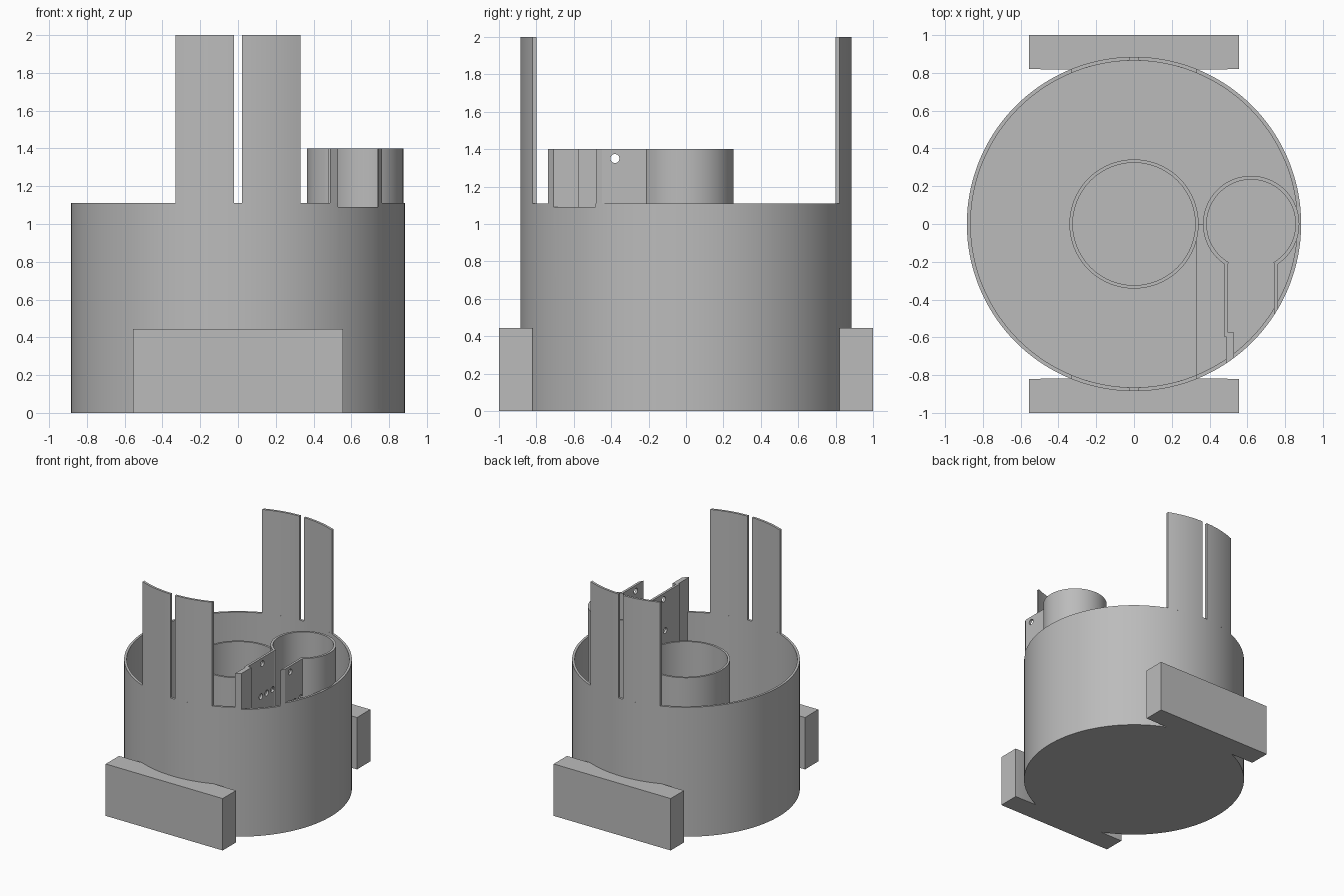
import bpy, bmesh
from math import cos, sin, acos, sqrt, radians, pi

if "Cube" in bpy.data.objects:
    bpy.data.objects.remove(bpy.data.objects["Cube"], do_unlink=True)

grey = bpy.data.materials.new("plain grey")
grey.use_nodes = True
grey.diffuse_color = (0.5, 0.5, 0.5, 1)
grey.node_tree.nodes["Principled BSDF"].inputs["Base Color"].default_value = (0.5, 0.5, 0.5, 1)

R, WALL = 0.885, 0.02      # drum radius and wall thickness
RIM, FLOOR = 1.11, 0.02
POCKET_X, POCKET_R, POCKET_TOP = 0.62, 0.255, 1.4
parts = []


def arc(radius, start, end, cx=0, steps=64):
    """Points along an arc, angles in radians."""
    angles = [start + (end - start) * i / steps for i in range(steps + 1)]
    return [(cx + radius * cos(a), radius * sin(a)) for a in angles]


def prism(name, outline, z0, z1):
    """Extrude a flat outline from z0 up to z1."""
    bm = bmesh.new()
    face = bm.faces.new([bm.verts.new((x, y, z0)) for x, y in outline])
    new = bmesh.ops.extrude_face_region(bm, geom=[face])["geom"]
    moved = [v for v in new if isinstance(v, bmesh.types.BMVert)]
    bmesh.ops.translate(bm, verts=moved, vec=(0, 0, z1 - z0))
    bmesh.ops.recalc_face_normals(bm, faces=bm.faces)
    mesh = bpy.data.meshes.new(name)
    bm.to_mesh(mesh)
    bm.free()
    mesh.materials.append(grey)
    obj = bpy.data.objects.new(name, mesh)
    bpy.context.collection.objects.link(obj)
    parts.append(obj)
    return obj


def tube(name, radius, wall, z0, z1, floor=None):
    """Lathe a round tube; with a floor height it becomes a cup."""
    inner = radius - wall
    profile = [(inner, z0), (radius, z0), (radius, z1), (inner, z1)]
    if floor:
        profile = [(0, z0), (radius, z0), (radius, z1), (inner, z1), (inner, floor), (0, floor)]
    bm = bmesh.new()
    verts = [bm.verts.new((r, 0, z)) for r, z in profile]
    edges = [bm.edges.new(pair) for pair in zip(verts, verts[1:])]
    if not floor:
        edges.append(bm.edges.new((verts[-1], verts[0])))
    bmesh.ops.spin(bm, geom=verts + edges, axis=(0, 0, 1), cent=(0, 0, 0),
                   angle=2 * pi, steps=128, use_duplicate=False)
    bmesh.ops.remove_doubles(bm, verts=bm.verts, dist=0.0001)
    bmesh.ops.recalc_face_normals(bm, faces=bm.faces)
    mesh = bpy.data.meshes.new(name)
    bm.to_mesh(mesh)
    bm.free()
    mesh.materials.append(grey)
    obj = bpy.data.objects.new(name, mesh)
    bpy.context.collection.objects.link(obj)
    parts.append(obj)
    return obj


def cut(obj, cutter):
    """Subtract a cutter from a part, then throw the cutter away."""
    cutter.hide_render = True
    mod = obj.modifiers.new("cut", "BOOLEAN")
    mod.operation, mod.solver, mod.object = "DIFFERENCE", "EXACT", cutter
    bpy.context.view_layer.objects.active = obj
    bpy.ops.object.modifier_apply(modifier=mod.name)
    if cutter in parts:
        parts.remove(cutter)
    bpy.data.objects.remove(cutter, do_unlink=True)


def rim_y(x, radius=R):
    return -sqrt(radius ** 2 - x ** 2)


# Drum with a notch in the rim where the channel opens
drum = tube("drum", R, WALL, 0, RIM, FLOOR)
cut(drum, prism("notch_cutter", [(0.53, -1), (0.74, -1), (0.74, -0.4), (0.53, -0.4)], 1.09, 1.3))

# Central tube
tube("central_tube", 0.342, 0.018, FLOOR / 2, RIM)

# Upright curved tabs, two at the front and two at the back
for end, sy in (("front", 1), ("back", -1)):
    for side, sx in (("right", -1), ("left", 1)):
        xs = [0.022 + 0.308 * i / 12 for i in range(13)]
        outline = [(sx * x, sy * rim_y(x)) for x in xs]
        outline += [(sx * x, sy * rim_y(x, R - WALL)) for x in reversed(xs)]
        prism(f"{end}_{side}_tab", outline, RIM - 0.005, 2)

# Foot blocks shaped to the drum
half = acos(0.82 / R)
for end, sy in (("front", -1), ("back", 1)):
    outline = [(-0.555, 0.82), (-0.555, 1), (0.555, 1), (0.555, 0.82)]
    outline += arc(R - 0.003, pi / 2 - half, pi / 2 + half)
    prism(f"{end}_foot", [(x, sy * y) for x, y in outline], 0, 0.445)

# Raised floor under the side pocket
inside = R - WALL / 2
outline = [(0.33, 0)] + arc(POCKET_R - 0.01, pi, 0, POCKET_X)
outline += arc(inside, 0, -acos(0.33 / inside))
prism("raised_floor", outline, FLOOR / 2, 0.06)

# Side pocket: round wall open towards the front
a, b = radians(-60), radians(240)
prism("side_pocket", arc(POCKET_R, a, b, POCKET_X, 96) + arc(POCKET_R - WALL, b, a, POCKET_X, 96),
      FLOOR, POCKET_TOP)

# Channel walls leading from the pocket to the rim
left_x, right_x, jog_y = 0.477, 0.742, -0.575
inner_wall = prism("channel_inner_wall", [
    (left_x, -0.205), (left_x + WALL, -0.205), (left_x + WALL, jog_y), (0.53, jog_y),
    (0.53, rim_y(0.53)), (0.488, rim_y(0.488)), (0.488, jog_y - WALL), (left_x, jog_y - WALL)],
    FLOOR, POCKET_TOP)
outer_wall = prism("channel_outer_wall", [
    (right_x, -0.205), (right_x + WALL, -0.205),
    (right_x + WALL, rim_y(right_x + WALL)), (right_x, rim_y(right_x))], FLOOR, POCKET_TOP)

# Screw holes through both channel walls
for wall, x in ((inner_wall, left_x), (outer_wall, right_x)):
    for y, z in ((-0.38, 1.35), (-0.4, 1.075), (-0.32, 1.075), (-0.24, 1.075)):
        bpy.ops.mesh.primitive_cylinder_add(vertices=24, radius=0.024, depth=0.08,
                                            location=(x + WALL / 2, y, z), rotation=(0, pi / 2, 0))
        cut(wall, bpy.context.object)

# Smooth curved walls, keep edges sharp
bpy.ops.object.select_all(action="DESELECT")
for obj in parts:
    obj.select_set(True)
bpy.context.view_layer.objects.active = drum
bpy.ops.object.shade_smooth_by_angle(angle=radians(30))
